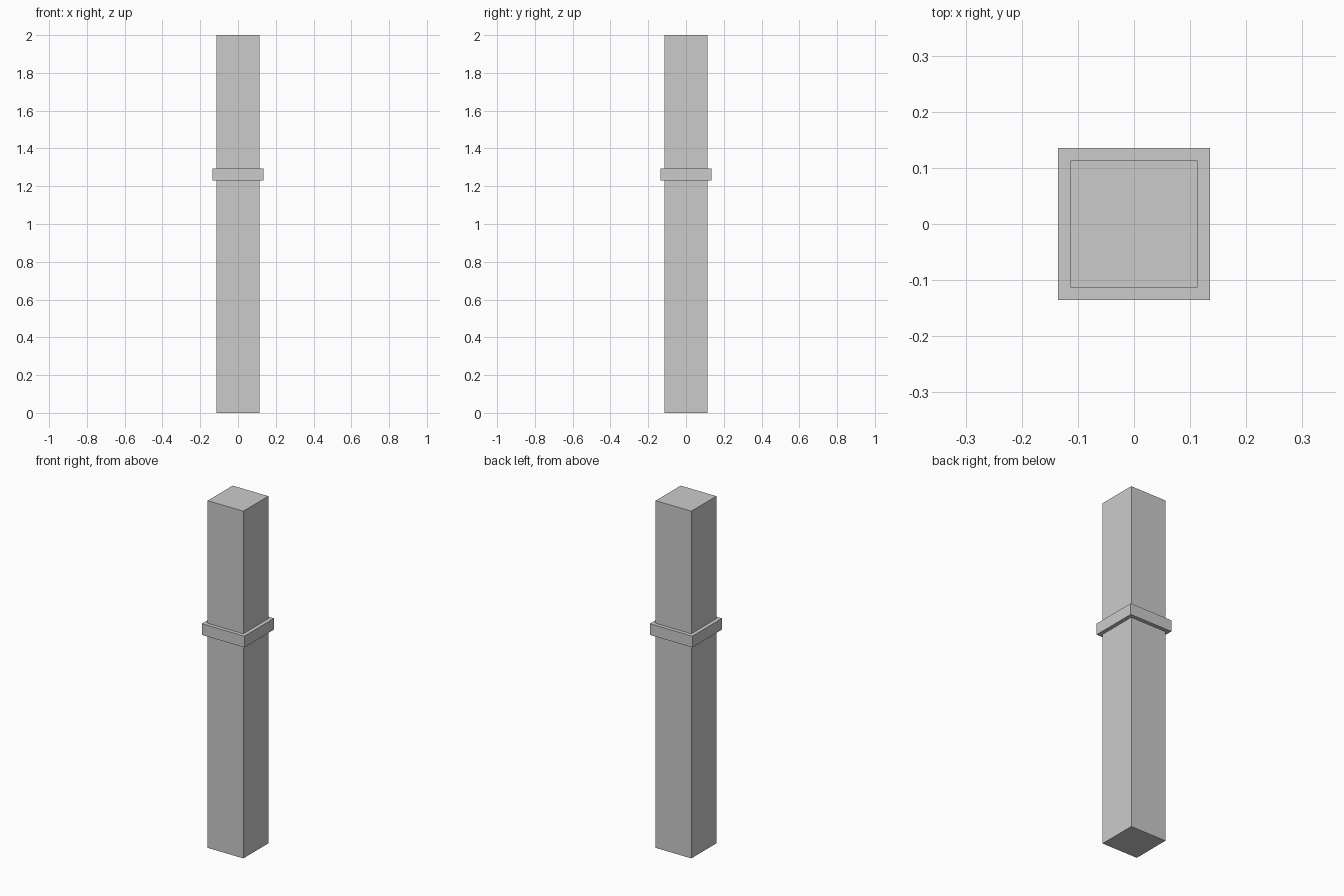
import bpy

if "Cube" in bpy.data.objects:
    bpy.data.objects.remove(bpy.data.objects["Cube"])


def box(name, width, z0, z1):
    """Square block centred on the z axis, spanning z0 to z1."""
    bpy.ops.mesh.primitive_cube_add(size=1, location=(0, 0, (z0 + z1) / 2))
    ob = bpy.context.object
    ob.name = name
    ob.scale = (width, width, z1 - z0)
    bpy.ops.object.transform_apply(location=False, rotation=False, scale=True)
    return ob


# Tall square post
box("post", 0.227, 0.0, 2.0)

# Raised band around the post
box("collar", 0.27, 1.229, 1.294)
